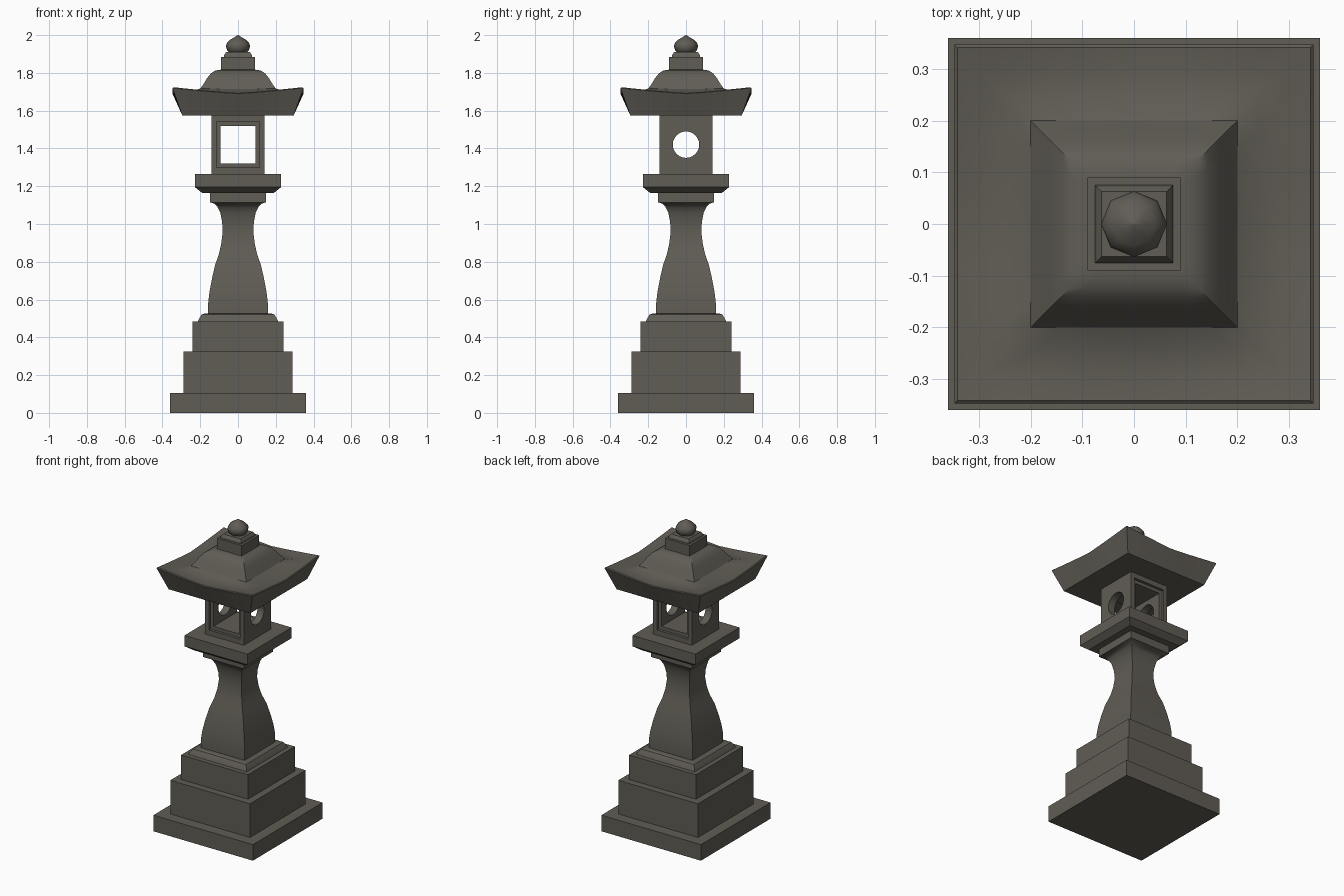
import bpy, bmesh, math

if "Cube" in bpy.data.objects:
    bpy.data.objects.remove(bpy.data.objects["Cube"])

stone = bpy.data.materials.new("dark_stone")
stone.diffuse_color = (0.118, 0.109, 0.091, 1)
stone.use_nodes = True
stone.node_tree.nodes["Principled BSDF"].inputs["Base Color"].default_value = stone.diffuse_color


def finish(name, bm, angle=None):
    bmesh.ops.recalc_face_normals(bm, faces=bm.faces)
    me = bpy.data.meshes.new(name)
    bm.to_mesh(me)
    bm.free()
    me.materials.append(stone)
    ob = bpy.data.objects.new(name, me)
    bpy.context.collection.objects.link(ob)
    bpy.context.view_layer.objects.active = ob
    if angle:
        bpy.ops.object.select_all(action='DESELECT')
        ob.select_set(True)
        bpy.ops.object.shade_smooth_by_angle(angle=math.radians(angle))
    return ob


def skin(bm, rings):
    # bridge closed rings of points, cap both ends
    vs = [[bm.verts.new(p) for p in r] for r in rings]
    n = len(vs[0])
    for a, b in zip(vs, vs[1:]):
        for i in range(n):
            j = (i + 1) % n
            bm.faces.new((a[i], a[j], b[j], b[i]))
    bm.faces.new(vs[0][::-1])
    bm.faces.new(vs[-1])


def square_loft(name, profile, angle=None):
    # profile: (half width, z)
    bm = bmesh.new()
    skin(bm, [[(h, h, z), (-h, h, z), (-h, -h, z), (h, -h, z)] for h, z in profile])
    return finish(name, bm, angle)


# stepped base
square_loft("base_slab", [(.36, 0), (.36, .105)])
square_loft("lower_step", [(.288, .105), (.288, .325)])
square_loft("upper_step", [(.242, .325), (.242, .485), (.212, .485), (.205, .5),
                           (.193, .52), (.18, .525)])

# waisted shaft with neck
square_loft("shaft", [(.158, .52), (.158, .58), (.151, .64), (.138, .71), (.122, .78),
                      (.1, .845), (.088, .9), (.081, .96), (.084, 1.01), (.094, 1.06),
                      (.108, 1.09), (.125, 1.107), (.148, 1.115)], 35)
square_loft("neck", [(.148, 1.115), (.148, 1.165)])
square_loft("platform", [(.19, 1.165), (.228, 1.195), (.228, 1.265)])

# light chamber with square windows front/back and round ones at the sides
chamber = square_loft("light_chamber", [(.14, 1.265), (.14, 1.575)])


def cut(target, name, bm):
    c = finish(name, bm)
    c.hide_render = True
    bpy.context.view_layer.objects.active = target
    m = target.modifiers.new("cut", 'BOOLEAN')
    m.operation, m.solver, m.object = 'DIFFERENCE', 'EXACT', c
    bpy.ops.object.modifier_apply(modifier=m.name)
    bpy.data.objects.remove(c)


def box_bm(hx, y0, y1, z0, z1):
    bm = bmesh.new()
    skin(bm, [[(hx, y, z0), (hx, y, z1), (-hx, y, z1), (-hx, y, z0)] for y in (y0, y1)])
    return bm


cut(chamber, "window_cutter", box_bm(.0925, -.3, .3, 1.32, 1.52))
for s in (-1, 1):
    cut(chamber, "recess_cutter", box_bm(.113, s * .122, s * .3, 1.298, 1.542))
bm = bmesh.new()
skin(bm, [[(x, .07 * math.cos(i * math.tau / 24), 1.42 + .07 * math.sin(i * math.tau / 24))
           for i in range(24)] for x in (-.3, .3)])
cut(chamber, "round_cutter", bm)

# roof: flared eaves with lifted corners, curved hipped top
N = 8


def roof_ring(h, z, lift):
    pts = []
    for k in range(4):
        c, s = round(math.cos(k * math.pi / 2)), round(math.sin(k * math.pi / 2))
        for i in range(N):
            t = -1 + 2 * i / N
            x, y = h, h * t
            pts.append((c * x - s * y, s * x + c * y, z + lift * abs(t) ** 1.2))
    return pts


bm = bmesh.new()
skin(bm, [roof_ring(*r) for r in [
    (.295, 1.575, 0), (.347, 1.69, .03), (.342, 1.694, .03), (.29, 1.69, .018),
    (.24, 1.697, .008), (.2, 1.715, .002), (.182, 1.742, 0), (.163, 1.773, 0),
    (.143, 1.798, 0), (.125, 1.81, 0), (.105, 1.816, 0), (.085, 1.817, 0)]])
finish("roof", bm, 32)

# finial block and onion jewel
square_loft("finial_block", [(.09, 1.812), (.09, 1.885), (.075, 1.885), (.073, 1.895),
                             (.063, 1.91)])
bm = bmesh.new()
skin(bm, [[(r * math.cos(i * math.pi / 4), r * math.sin(i * math.pi / 4), z) for i in range(8)]
          for r, z in [(.045, 1.905), (.058, 1.92), (.064, 1.94), (.059, 1.958),
                       (.043, 1.975), (.02, 1.988), (.002, 2.0)]])
finish("finial_jewel", bm, 50)
